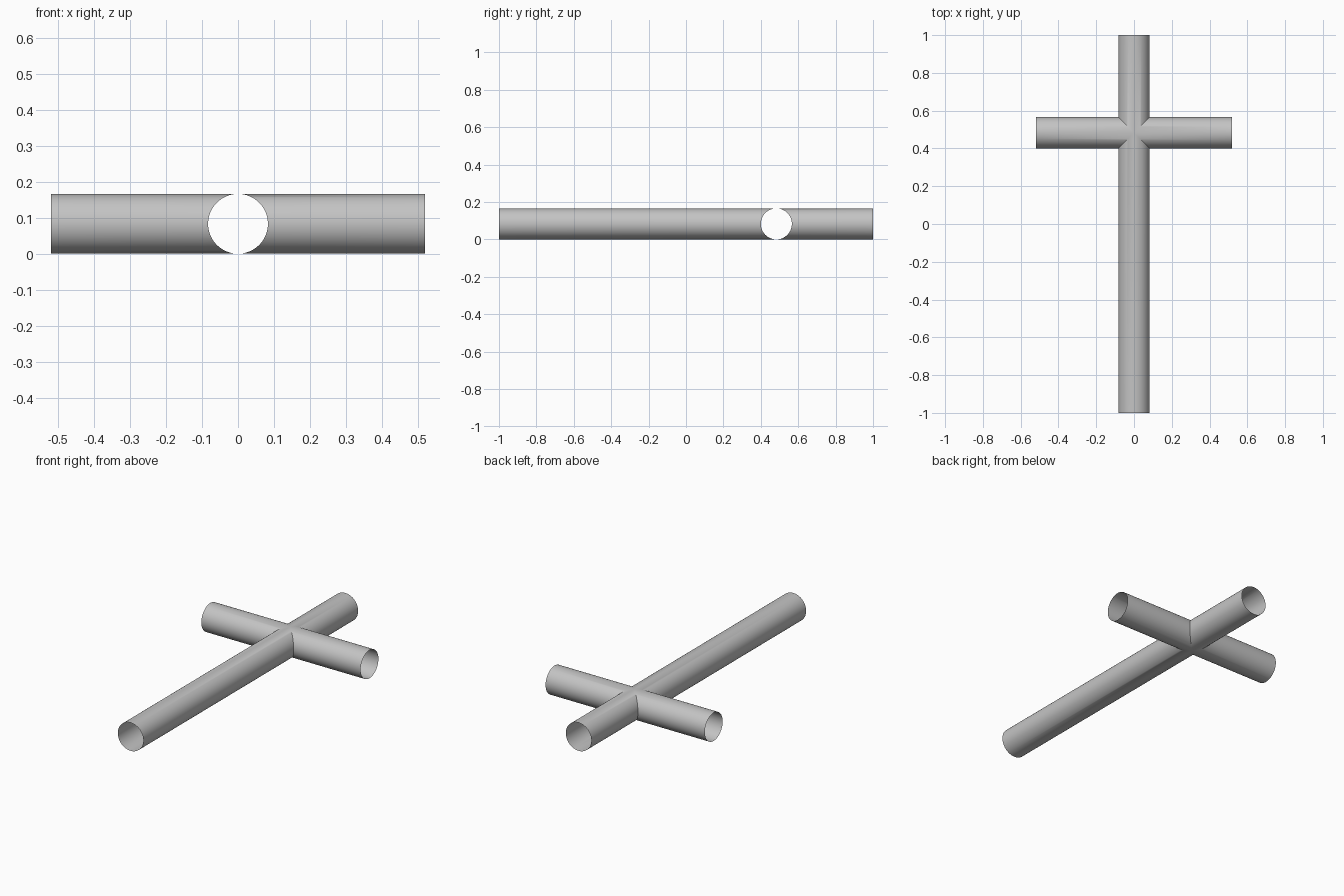
import bpy, bmesh, math
from mathutils import Vector

cube = bpy.data.objects.get("Cube")
if cube:
    bpy.data.objects.remove(cube)

RADIUS = 0.083
SIDES = 64
CENTRE = Vector((0, 0.483, RADIUS))

# Grey pipe material
grey = bpy.data.materials.new("grey")
grey.use_nodes = True
colour = (0.55, 0.55, 0.55, 1)
grey.diffuse_color = colour
grey.node_tree.nodes["Principled BSDF"].inputs["Base Color"].default_value = colour


def add_arm(bm, direction, length):
    """Open half pipe run, mitred where it meets its neighbours."""
    along = Vector(direction)
    up = Vector((0, 0, 1))
    side = up.cross(along)
    inner, outer = [], []
    for i in range(SIDES):
        a = math.tau * i / SIDES
        across = RADIUS * math.cos(a)
        rim = CENTRE + side * across + up * RADIUS * math.sin(a)
        inner.append(bm.verts.new(rim + along * abs(across)))
        outer.append(bm.verts.new(rim + along * length))
    for i in range(SIDES):
        j = (i + 1) % SIDES
        bm.faces.new((inner[i], inner[j], outer[j], outer[i]))


# Four hollow arms welded into one open pipe cross
bm = bmesh.new()
add_arm(bm, (1, 0, 0), 0.519)
add_arm(bm, (-1, 0, 0), 0.519)
add_arm(bm, (0, 1, 0), 1 - CENTRE.y)
add_arm(bm, (0, -1, 0), 1 + CENTRE.y)
bmesh.ops.remove_doubles(bm, verts=bm.verts, dist=0.0001)
bmesh.ops.recalc_face_normals(bm, faces=bm.faces)
# Make sure the pipe walls face outwards
top = max(bm.faces, key=lambda f: f.calc_center_median().z)
if top.normal.z < 0:
    bmesh.ops.reverse_faces(bm, faces=bm.faces)

mesh = bpy.data.meshes.new("pipe_cross")
bm.to_mesh(mesh)
bm.free()
mesh.materials.append(grey)
pipe = bpy.data.objects.new("pipe_cross", mesh)
bpy.context.collection.objects.link(pipe)

# Smooth walls with crisp mitre seams
bpy.ops.object.select_all(action="DESELECT")
pipe.select_set(True)
bpy.context.view_layer.objects.active = pipe
bpy.ops.object.shade_smooth_by_angle(angle=math.radians(30))
